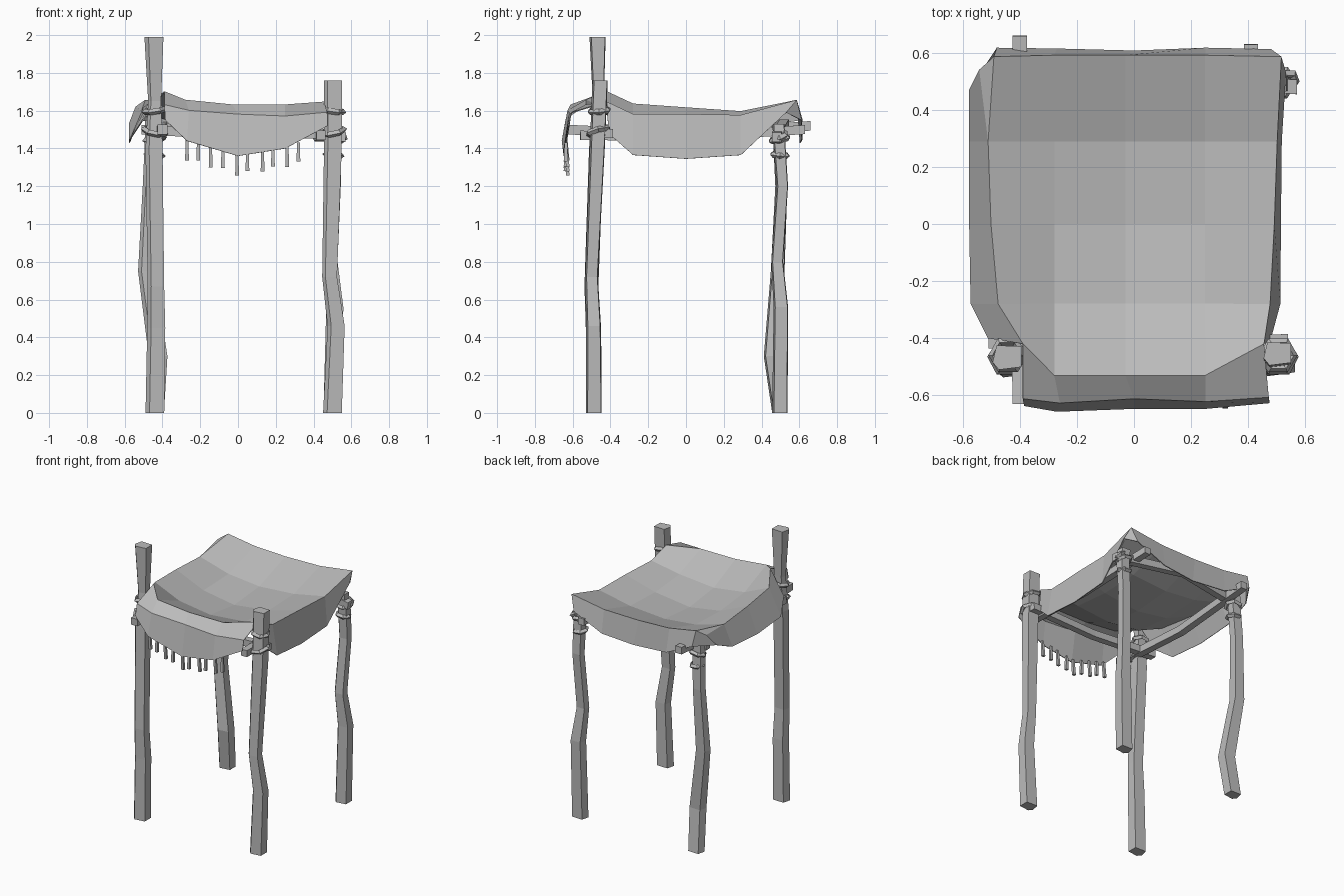
import bpy, bmesh, math
from mathutils import Vector

cube = bpy.data.objects.get("Cube")
if cube:
    bpy.data.objects.remove(cube)

grey = bpy.data.materials.new("plain grey")
grey.use_nodes = True
GREY = (0.5, 0.5, 0.5, 1)
grey.diffuse_color = GREY
grey.node_tree.nodes["Principled BSDF"].inputs["Base Color"].default_value = GREY

# Corner angles of the cross-sections, in degrees
HEWN = (40, 135, 200, 235, 320)
SQUARE = (45, 135, 225, 315)


def make(name, bm):
    bmesh.ops.recalc_face_normals(bm, faces=bm.faces)
    mesh = bpy.data.meshes.new(name)
    bm.to_mesh(mesh)
    bm.free()
    mesh.materials.append(grey)
    obj = bpy.data.objects.new(name, mesh)
    bpy.context.collection.objects.link(obj)
    return obj


def pole(name, path, corners=HEWN):
    """Faceted pole through (x, y, z, radius) sections."""
    bm = bmesh.new()
    axis = (Vector(path[-1][:3]) - Vector(path[0][:3])).normalized()
    if abs(axis.z) > 0.8:
        u, v = Vector((1, 0, 0)), Vector((0, 0.95, 0))
    else:
        u = axis.cross(Vector((0, 0, 1))).normalized()
        v = u.cross(axis)
    rings = []
    for x, y, z, r in path:
        ring = []
        for degrees in corners:
            a = math.radians(degrees)
            ring.append(bm.verts.new(Vector((x, y, z)) + u * r * math.cos(a) + v * r * math.sin(a)))
        rings.append(ring)
    for low, high in zip(rings, rings[1:]):
        for i in range(len(corners)):
            bm.faces.new((low[i - 1], low[i], high[i], high[i - 1]))
    bm.faces.new(rings[0])
    bm.faces.new(rings[-1])
    return make(name, bm)


def binding(name, x, y, z, tilt_x=0.0, tilt_y=0.0, radius=0.053):
    """Rope loop tied round a pole."""
    bpy.ops.mesh.primitive_torus_add(major_segments=6, minor_segments=4,
                                     major_radius=radius, minor_radius=0.016,
                                     location=(x, y, z), rotation=(tilt_x, tilt_y, 0))
    obj = bpy.context.object
    obj.name = name
    obj.data.materials.append(grey)


# Four crooked posts
pole("front_right_post", [(-.435, -.485, 0, .058), (-.428, -.487, .45, .056), (-.43, -.498, .67, .051),
                          (-.44, -.472, 1.4, .053), (-.438, -.462, 1.65, .04),
                          (-.44, -.465, 1.99, .059)])
pole("front_left_post", [(.505, -.485, 0, .058), (.524, -.487, .46, .053), (.489, -.498, .72, .046),
                         (.507, -.467, 1.4, .055), (.507, -.452, 1.76, .056)])
pole("back_left_post", [(.505, .5, 0, .056), (.517, .505, .56, .053), (.494, .485, .8, .043),
                        (.512, .512, 1.2, .042), (.512, .497, 1.42, .044), (.5, .492, 1.53, .044)])
pole("back_right_post", [(-.435, .5, 0, .056), (-.418, .457, .3, .058), (-.482, .488, .75, .05),
                         (-.463, .507, 1.2, .044), (-.453, .497, 1.42, .044), (-.45, .492, 1.55, .044)])

# Rails tied between the posts
pole("right_rail", [(-.4, -.63, 1.5, .036), (-.41, 0, 1.47, .036), (-.4, .66, 1.52, .036)], SQUARE)
pole("left_rail", [(.44, -.56, 1.47, .034), (.43, 0, 1.46, .034), (.41, .63, 1.5, .034)], SQUARE)
pole("front_rail", [(-.51, -.41, 1.5, .036), (0, -.42, 1.47, .034), (.54, -.41, 1.48, .034)], SQUARE)
pole("back_rail", [(-.5, .46, 1.5, .034), (0, .52, 1.53, .034), (.57, .48, 1.46, .036)], SQUARE)

# Rope bindings
for side, x in (("right", -.442), ("left", .505)):
    s = 1 if x > 0 else -1
    binding("front_%s_upper_binding" % side, x, -.46, 1.6, .1, .15 * s)
    binding("front_%s_lower_binding" % side, x, -.465, 1.49, .25, -.2 * s, .058)
    binding("back_%s_upper_binding" % side, x, .495, 1.45, .2, .15 * s, .05)
    binding("back_%s_lower_binding" % side, x, .497, 1.365, -.1, .1, .043)
binding("back_left_knot", .54, .5, 1.47, .3, .5, .03)

# Sagging cloth canopy: heights of the top, from the back row to the front row
columns = (-.51, -.28, -.03, .25, .5)
rows = (.59, .29, 0, -.28, -.53)
heights = ((1.655, 1.62, 1.61, 1.615, 1.655),
           (1.595, 1.53, 1.505, 1.525, 1.575),
           (1.615, 1.52, 1.48, 1.515, 1.58),
           (1.635, 1.55, 1.515, 1.54, 1.58),
           (1.70, 1.655, 1.63, 1.63, 1.645))
edge_x = ((-.49, -.51, -.50, -.475, -.39), (.515, .5, .49, .475, .455))

bm = bmesh.new()
top = []
for r, y in enumerate(rows):
    row = []
    for c, x in enumerate(columns):
        py = y
        if c in (0, 4):
            x = edge_x[c // 4][r]
            py = {0: .585, 4: -.42}.get(r, y)
        row.append(bm.verts.new((x, py, heights[r][c])))
    top.append(row)


def strip(a, b):
    for i in range(len(a) - 1):
        bm.faces.new((a[i], a[i + 1], b[i + 1], b[i]))


def points(coords):
    return [bm.verts.new(p) for p in coords]


for a, b in zip(top, top[1:]):
    strip(a, b)

# Hanging flaps on the four sides
front_rim = points([(-.39, -.61, 1.63), (-.26, -.625, 1.6), (0, -.61, 1.58),
                    (.25, -.62, 1.57), (.472, -.605, 1.59)])
front_hem = points([(-.385, -.635, 1.55), (-.27, -.655, 1.44), (0, -.645, 1.36),
                    (.25, -.645, 1.4), (.475, -.625, 1.52)])
right_hem = points([(-.575, .47, 1.53), (-.575, .29, 1.45), (-.575, 0, 1.43),
                    (-.57, -.28, 1.45), (-.51, -.4, 1.54)])
left_hem = points([(.53, .53, 1.59), (.515, .29, 1.365), (.512, 0, 1.345),
                   (.51, -.28, 1.365), (.475, -.41, 1.48)])
back_hem = points([(-.48, .615, 1.55), (-.27, .612, 1.45), (0, .605, 1.43),
                   (.25, .615, 1.45), (.48, .61, 1.55)])
shoulder = bm.verts.new((-.54, .54, 1.62))
strip(top[4], front_rim)
strip(front_rim, front_hem)
strip([shoulder] + [row[0] for row in top[1:]], right_hem)
strip([row[4] for row in top], left_hem)
strip(top[0], back_hem)
bm.faces.new((top[0][0], shoulder, top[1][0]))
bm.faces.new((top[0][0], back_hem[0], right_hem[0], shoulder))
bm.faces.new((top[0][4], back_hem[4], left_hem[0]))
cloth = make("cloth_canopy", bm)
thick = cloth.modifiers.new("cloth thickness", "SOLIDIFY")
thick.thickness = 0.006
thick.offset = 0

# Fringe hanging under the front flap
for i, x in enumerate((-.27, -.21, -.145, -.08, -.005, .05, .13, .185, .26, .32)):
    hem = 1.36 + (.3 * -x if x < 0 else .18 * x)
    end = hem - .1 + (.012 if i % 2 else -.005)
    sway = -.638 if i % 2 else -.626
    pole("fringe_strand_%d" % (i + 1), [(x, -.636, hem + .015, .011), (x, sway, end, .014)], SQUARE)
